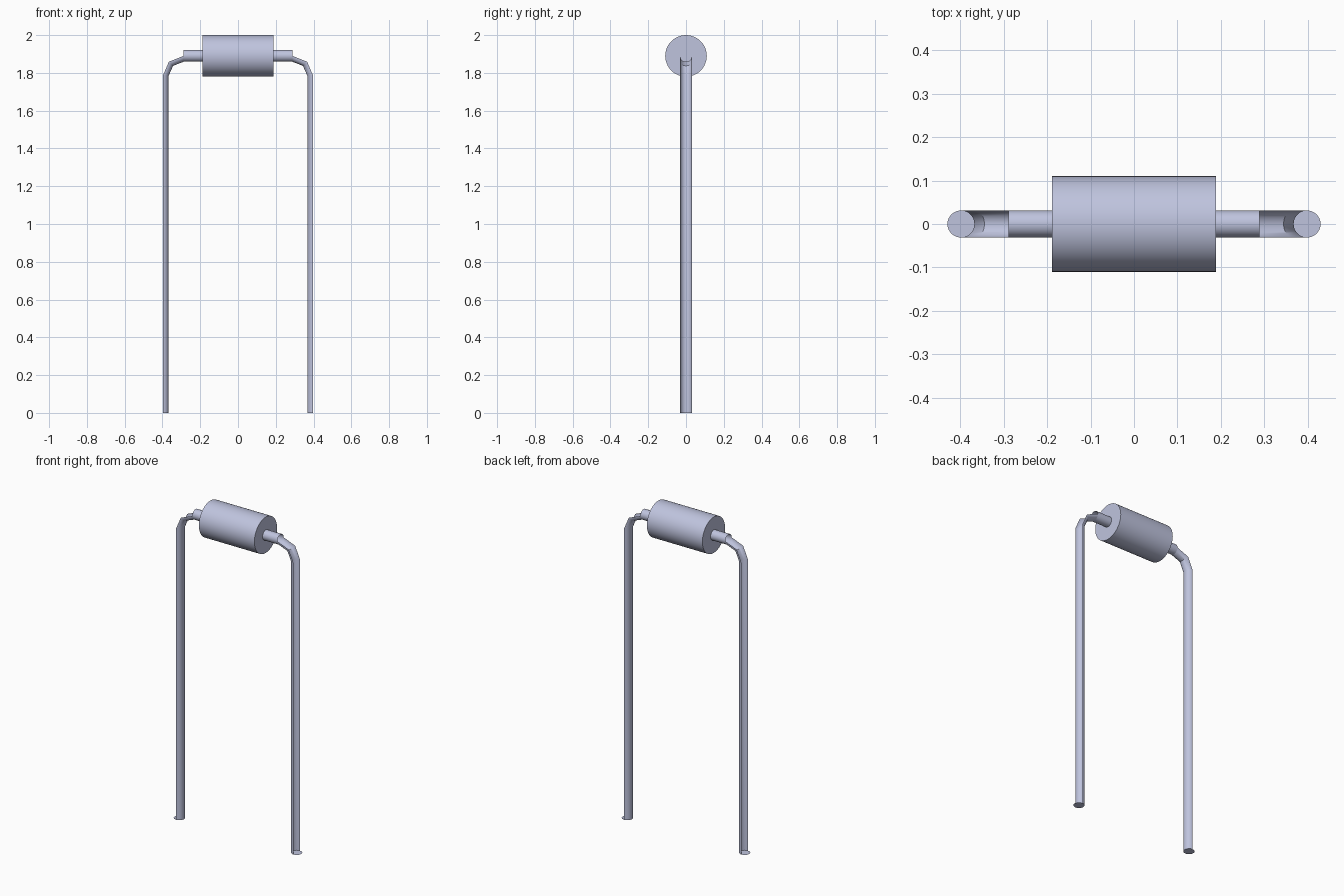
import bpy, bmesh, math
from mathutils import Vector

if "Cube" in bpy.data.objects:
    bpy.data.objects.remove(bpy.data.objects["Cube"])

BODY_R, LEAD_R, AXIS_Z = 0.11, 0.031, 1.89
BODY_X, STUB_X, LEG_X, BEND_Z = 0.188, 0.288, 0.398, 1.785

mat = bpy.data.materials.new("pale blue grey")
mat.diffuse_color = (0.52, 0.55, 0.73, 1)
mat.use_nodes = True
mat.node_tree.nodes["Principled BSDF"].inputs["Base Color"].default_value = mat.diffuse_color


def finish(bm, name):
    mesh = bpy.data.meshes.new(name)
    bm.to_mesh(mesh)
    bm.free()
    mesh.materials.append(mat)
    ob = bpy.data.objects.new(name, mesh)
    bpy.context.collection.objects.link(ob)
    bpy.ops.object.select_all(action='DESELECT')
    bpy.context.view_layer.objects.active = ob
    ob.select_set(True)
    bpy.ops.object.shade_smooth_by_angle(angle=math.radians(30))


def tube_x(name, x0, x1, radius, sides, capped):
    """Cylinder along x, optionally closed at both ends."""
    bm = bmesh.new()
    rings = []
    for x in (x0, x1):
        rings.append([bm.verts.new((x, radius * math.cos(a), AXIS_Z + radius * math.sin(a)))
                      for a in (2 * math.pi * i / sides for i in range(sides))])
    a, b = rings
    for i in range(sides):
        j = (i + 1) % sides
        bm.faces.new((a[i], a[j], b[j], b[i]))
    if capped:
        bm.faces.new(a[::-1])
        bm.faces.new(b)
    bmesh.ops.recalc_face_normals(bm, faces=bm.faces)
    finish(bm, name)


def bent_lead(name, s, steps=16):
    """Half-round channel, open on the outside: elbow then long leg."""
    bm = bmesh.new()
    stations = []
    for deg in (0, 45, 90):
        t = math.radians(deg)
        centre = Vector((STUB_X + (LEG_X - STUB_X) * math.sin(t), 0,
                         BEND_Z + (AXIS_Z - BEND_Z) * math.cos(t)))
        stations.append((centre, Vector((-math.sin(t), 0, -math.cos(t)))))
    stations.append((Vector((LEG_X, 0, 0)), Vector((-1, 0, 0))))
    rows = []
    for c, inner in stations:
        row = []
        for k in range(steps + 1):
            a = math.pi * (k / steps - 0.5)
            p = c + LEAD_R * (math.cos(a) * inner + math.sin(a) * Vector((0, 1, 0)))
            row.append(bm.verts.new((s * p.x, p.y, p.z)))
        rows.append(row)
    for r0, r1 in zip(rows, rows[1:]):
        for k in range(steps):
            f = [r0[k], r0[k + 1], r1[k + 1], r1[k]]
            bm.faces.new(f if s > 0 else f[::-1])
    finish(bm, name)


def foot_disc(name, s):
    """Full round end disc lying at ground level."""
    bm = bmesh.new()
    ring = [bm.verts.new((s * LEG_X + LEAD_R * math.cos(a), LEAD_R * math.sin(a), 0))
            for a in (2 * math.pi * i / 32 for i in range(32))]
    bm.faces.new(ring[::-1])
    finish(bm, name)


# Central body
tube_x("body", -BODY_X, BODY_X, BODY_R, 48, True)

# Stub, bent lead and end disc on both sides
for side, s in (("left", -1), ("right", 1)):
    tube_x(side + "_stub", s * BODY_X, s * STUB_X, LEAD_R, 32, False)
    bent_lead(side + "_lead", s)
    foot_disc(side + "_lead_end", s)
